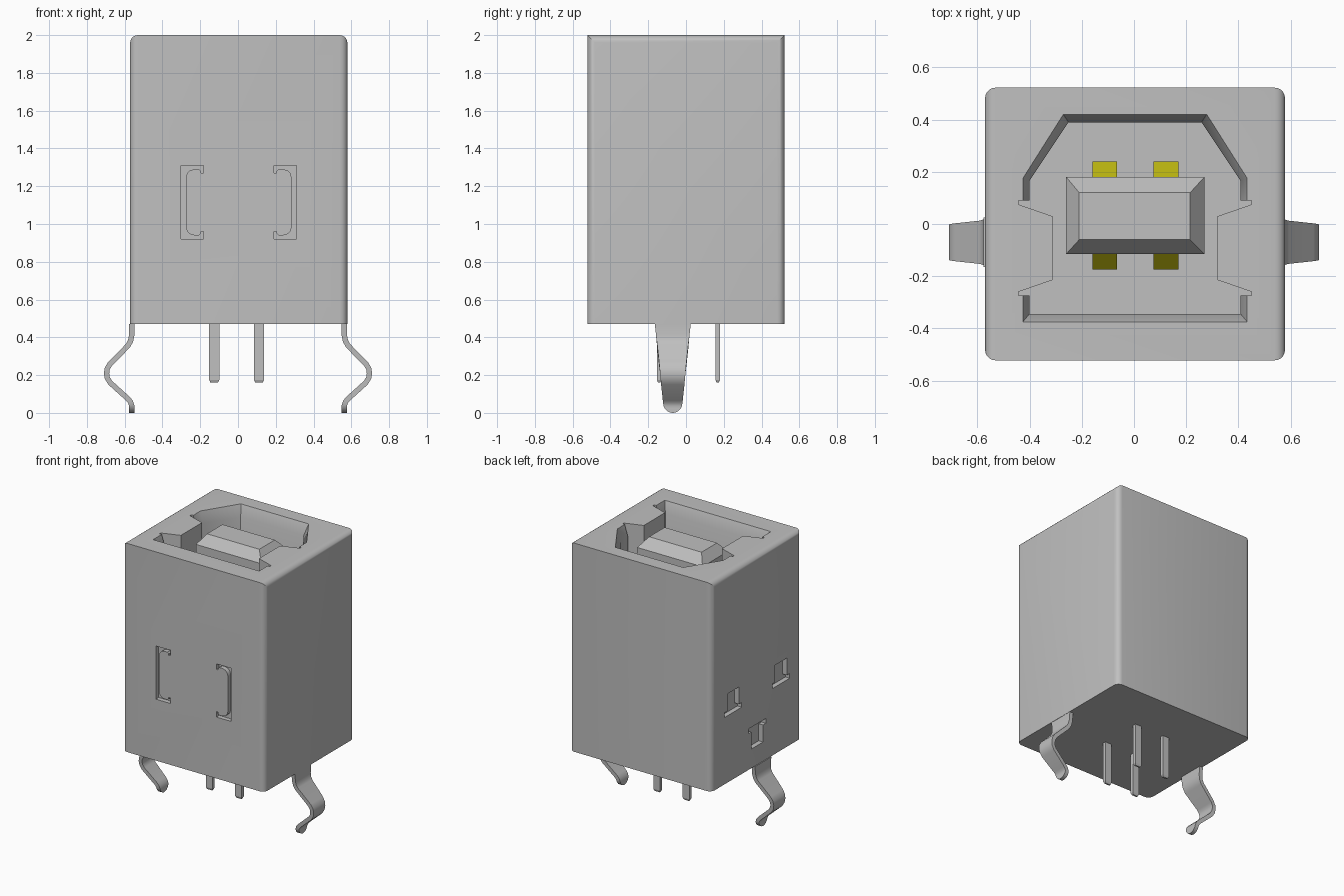
import bpy, bmesh, math
from mathutils import Vector

cube = bpy.data.objects.get("Cube")
if cube:
    bpy.data.objects.remove(cube, do_unlink=True)

CX = 0.004            # centre of the housing in x
BOTTOM, TOP = 0.47, 2.0


def material(name, rgb):
    m = bpy.data.materials.new(name)
    m.use_nodes = True
    m.diffuse_color = (*rgb, 1)
    m.node_tree.nodes["Principled BSDF"].inputs["Base Color"].default_value = (*rgb, 1)
    return m


GREY = material("light grey", (0.527, 0.527, 0.527))
GOLD = material("contact yellow", (0.49, 0.46, 0.005))


def make_object(name, bm, mat):
    bmesh.ops.recalc_face_normals(bm, faces=bm.faces)
    mesh = bpy.data.meshes.new(name)
    bm.to_mesh(mesh)
    bm.free()
    ob = bpy.data.objects.new(name, mesh)
    bpy.context.collection.objects.link(ob)
    mesh.materials.append(mat)
    return ob


def loft(name, rings, mat=GREY):
    """Closed solid through rings of equal point count."""
    bm = bmesh.new()
    loops = [[bm.verts.new(p) for p in ring] for ring in rings]
    n = len(loops[0])
    for a, b in zip(loops, loops[1:]):
        for i in range(n):
            j = (i + 1) % n
            bm.faces.new((a[i], a[j], b[j], b[i]))
    bm.faces.new(loops[0])
    bm.faces.new(loops[-1])
    return make_object(name, bm, mat)


def rect(x0, x1, y0, y1, z):
    return [(x0, y0, z), (x1, y0, z), (x1, y1, z), (x0, y1, z)]


def activate(ob):
    bpy.ops.object.select_all(action='DESELECT')
    ob.select_set(True)
    bpy.context.view_layer.objects.active = ob


def smooth(ob):
    activate(ob)
    bpy.ops.object.shade_smooth_by_angle(angle=math.radians(32))


def cut(target, cutter):
    mod = target.modifiers.new("cut", 'BOOLEAN')
    mod.operation = 'DIFFERENCE'
    mod.solver = 'EXACT'
    mod.object = cutter
    activate(target)
    bpy.ops.object.modifier_apply(modifier=mod.name)
    bpy.data.objects.remove(cutter, do_unlink=True)


# Housing: rounded upright edges and rounded top side edges
bm = bmesh.new()
bmesh.ops.create_cube(bm, size=1)
for v in bm.verts:
    v.co = (CX + v.co.x * 1.15, v.co.y * 1.045, BOTTOM + (v.co.z + 0.5) * (TOP - BOTTOM))


def rounded(e):
    a, b = e.verts[0].co, e.verts[1].co
    upright = abs(a.z - b.z) > 0.1
    top_side = abs(a.y - b.y) > 0.1 and a.z > 1
    return upright or top_side


bmesh.ops.bevel(bm, geom=[e for e in bm.edges if rounded(e)], offset=0.04,
                segments=5, profile=0.5, affect='EDGES')
housing = make_object("housing", bm, GREY)

# Socket opening with a chamfered rim and side guides
guide = [(.447, .09), (.447, .075), (.317, .03), (.317, -.215), (.447, -.26), (.447, -.275)]
rim = [(.275, .42), (.43, .175), (.43, .09)] + guide + [(.43, -.275), (.43, -.375)]
wall = [(.255, .39), (.405, .165), (.405, .09)] + guide + [(.405, -.275), (.405, -.345)]


def symmetric(half, z):
    full = half + [(-x, y) for x, y in reversed(half)]
    return [(CX + x, y, z) for x, y in full]


FLOOR = 1.15
cut(housing, loft("socket_cutter", [symmetric(rim, TOP + 0.1), symmetric(rim, TOP),
                                    symmetric(wall, TOP - 0.08), symmetric(wall, FLOOR)]))

# Bracket-shaped grooves on the front
arc = [(.045 * math.cos(math.radians(a)), .045 * math.sin(math.radians(a)))
       for a in (0, 30, 60, 90)]
half = [(.305, .195), (.187, .195), (.187, .155), (.2, .155), (.2, .165), (.21, .175)]
half += [(.235 + x, .13 + z) for x, z in reversed(arc)]
bracket = half + [(x, -z) for x, z in reversed(half)]
for side in (-1, 1):
    cut(housing, loft("bracket_cutter", [[(CX + side * x, y, 1.115 + z) for x, z in bracket]
                                         for y in (-0.6, -0.49)]))

# T-shaped latch windows on the right side
tee = [(-.1, 0), (.1, 0), (.1, .035), (.067, .035), (.067, .16), (-.067, .16),
       (-.067, .035), (-.1, .035)]
for y, z, flip in ((.27, .96, 1), (-.285, .96, 1), (-.01, .77, -1)):
    cut(housing, loft("window_cutter", [[(x, y + a, z + flip * b) for a, b in tee]
                                        for x in (-0.7, CX - 0.54)]))
smooth(housing)

# Tongue in the socket
loft("tongue", [rect(-.26, .27, -.115, .18, FLOOR - .02), rect(-.26, .27, -.115, .18, 1.91),
                rect(-.21, .215, -.06, .12, 1.98)])

# Spring contacts on both faces of the tongue
for side, face in ((1, .18), (-1, -.115)):
    for x0 in (-.16, .075):
        profile = [(-.01, FLOOR - .02), (.06, FLOOR - .02), (.06, 1.78), (0, 1.84), (-.01, 1.84)]
        loft("contact", [[(x, face + side * d, z) for d, z in profile]
                         for x in (x0, x0 + .095)], GOLD)

# Solder pins with slightly tapered tips
for x in (-.126, .111):
    for y in (-.142, .168):
        rings = [rect(x - w, x + w, y - t, y + t, z)
                 for w, t, z in ((.027, .012, BOTTOM + .02), (.027, .012, .175), (.02, .006, .16))]
        loft("solder_pin", rings)

# Bent mounting legs, tapering to a rounded tip
path = [(.563, BOTTOM), (.563, .41), (.569, .38), (.583, .355), (.677, .26), (.692, .235),
        (.696, .21), (.692, .185), (.677, .16), (.583, .075), (.569, .058), (.563, .04),
        (.563, .025), (.563, .01), (.563, .003), (.563, 0)]


def leg_half_width(z):
    if z >= .05:
        return .05 + (z - .05) * .107
    return max(.004, math.sqrt(.05 ** 2 - (.05 - z) ** 2))


for side, name in ((1, "left_leg"), (-1, "right_leg")):
    rings = []
    for i, (x, z) in enumerate(path):
        a, b = path[max(i - 1, 0)], path[min(i + 1, len(path) - 1)]
        d = Vector((b[0] - a[0], b[1] - a[1])).normalized()
        if i == 0:
            d = Vector((0, -1))
        ox, oz = -d.y * .014, d.x * .014
        w = leg_half_width(z)
        rings.append([(side * (x + s * ox), -.07 + t * w, max(z + s * oz, 0))
                      for s, t in ((-1, -1), (1, -1), (1, 1), (-1, 1))])
    smooth(loft(name, rings))
